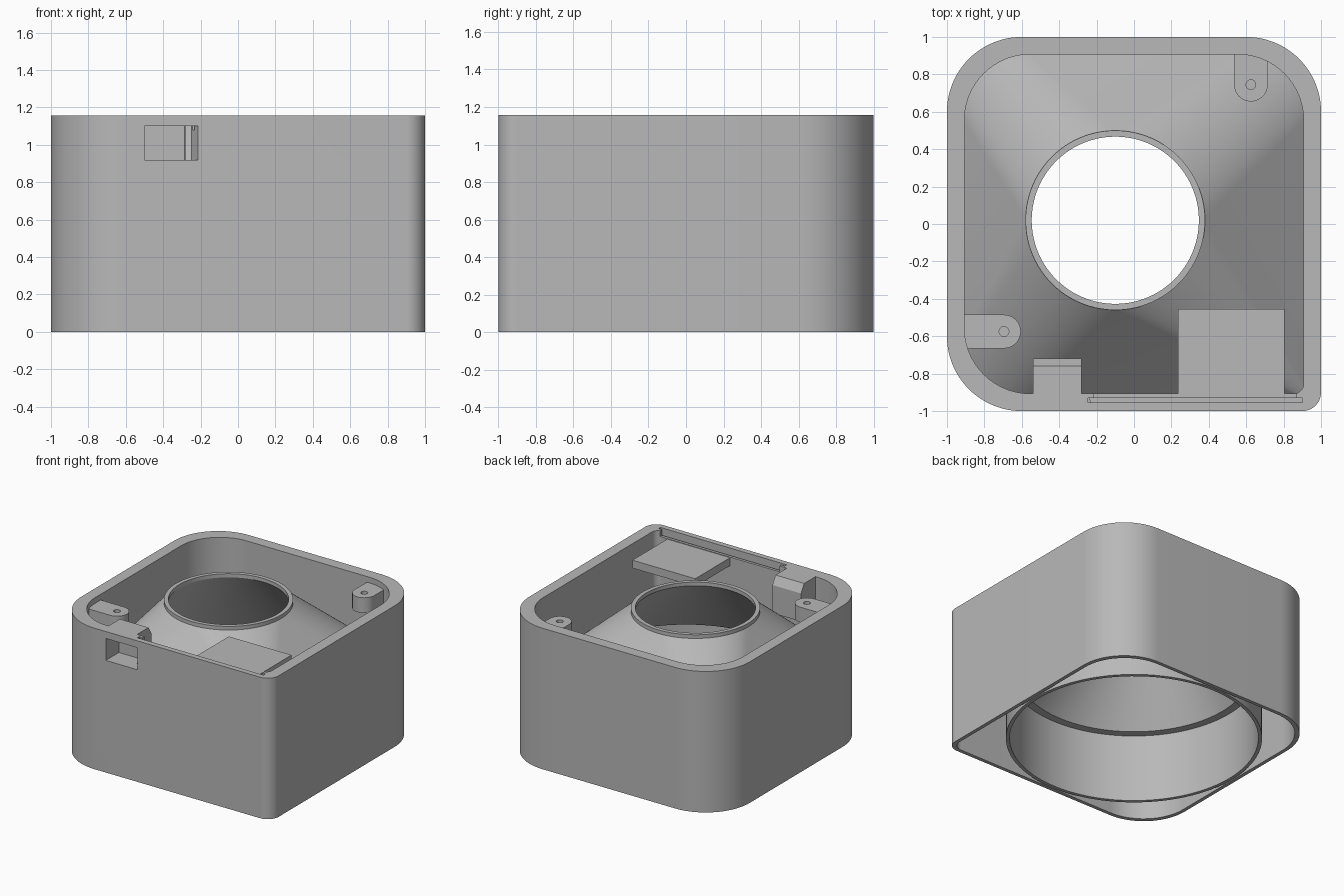
import bpy, bmesh, math
from mathutils import Vector

cube = bpy.data.objects.get("Cube")
if cube:
    bpy.data.objects.remove(cube, do_unlink=True)

grey = bpy.data.materials.new("matte grey")
grey.use_nodes = True
COLOR = (0.48, 0.48, 0.48, 1)
grey.diffuse_color = COLOR
grey.node_tree.nodes["Principled BSDF"].inputs["Base Color"].default_value = COLOR

TOP = 1.157      # rim height
STEPS = 25       # points per quarter turn


def finish(name, bm):
    bmesh.ops.recalc_face_normals(bm, faces=bm.faces)
    mesh = bpy.data.meshes.new(name)
    bm.to_mesh(mesh)
    bm.free()
    mesh.materials.append(grey)
    obj = bpy.data.objects.new(name, mesh)
    bpy.context.scene.collection.objects.link(obj)
    return obj


def rounded_square(inset, z):
    """Three broad corners and one tight corner at the front left."""
    loop = []
    for q, (sx, sy) in enumerate([(1, 1), (-1, 1), (-1, -1), (1, -1)]):
        r = max((0.1 if q == 3 else 0.4) - inset * 0.5, 0.05)
        c = 1 - inset - r
        for i in range(STEPS):
            a = math.radians(90) * (q + i / (STEPS - 1))
            loop.append(Vector((sx * c + r * math.cos(a), sy * c + r * math.sin(a), z)))
    return loop


def circle(r, z, x=0.0, y=0.0):
    n = 4 * STEPS
    angles = [math.tau * (i + 0.5) / n for i in range(n)]
    return [Vector((x + r * math.cos(a), y + r * math.sin(a), z)) for a in angles]


def prism(name, points, lo, hi, axis="z"):
    """Extrude a profile in xy along z, or a profile in yz along x."""
    bm = bmesh.new()
    place = (lambda p, h: (p[0], p[1], h)) if axis == "z" else (lambda p, h: (h, p[0], p[1]))
    low = [bm.verts.new(place(p, lo)) for p in points]
    high = [bm.verts.new(place(p, hi)) for p in points]
    bm.faces.new(low)
    bm.faces.new(high)
    for i in range(len(points)):
        j = (i + 1) % len(points)
        bm.faces.new((low[i], low[j], high[j], high[i]))
    return finish(name, bm)


def box(name, x0, x1, y0, y1, z0, z1):
    return prism(name, [(x0, y0), (x1, y0), (x1, y1), (x0, y1)], z0, z1)


def cut(obj, cutter):
    mod = obj.modifiers.new("cut", "BOOLEAN")
    mod.operation, mod.solver, mod.object = "DIFFERENCE", "EXACT", cutter
    bpy.context.view_layer.objects.active = obj
    bpy.ops.object.modifier_apply(modifier=mod.name)


def smooth(obj):
    bpy.ops.object.select_all(action="DESELECT")
    obj.select_set(True)
    bpy.context.view_layer.objects.active = obj
    bpy.ops.object.shade_smooth_by_angle(angle=math.radians(30))


# Housing: outer wall, sloped funnel, collar, inner drum and corner pockets in one skin
HX, HY = -0.1, 0.02
LEDGE, NECK, COLLAR = 0.56, 1.11, 1.14
rings = [
    rounded_square(0, 0), rounded_square(0, TOP),
    rounded_square(0.093, TOP), rounded_square(0.093, 0.64),
    circle(0.48, NECK, HX, HY), circle(0.48, COLLAR, HX, HY),
    circle(0.447, COLLAR, HX, HY), circle(0.447, NECK, HX, HY),
    circle(0.87, LEDGE), circle(0.935, LEDGE),
    circle(0.935, 0), circle(0.963, 0), circle(0.963, LEDGE),
    rounded_square(0.03, LEDGE), rounded_square(0.03, 0),
]
bm = bmesh.new()
loops = [[bm.verts.new(p) for p in ring] for ring in rings]
for k, a in enumerate(loops):
    b = loops[(k + 1) % len(loops)]
    for i in range(len(a)):
        j = (i + 1) % len(a)
        bm.faces.new((a[i], a[j], b[j], b[i]))
housing = finish("housing", bm)

# Port block behind the front wall, with a chamfered top edge
WALL = -0.907
port_block = prism("port_block", [(WALL, 0.86), (WALL, TOP), (-0.76, TOP), (-0.72, 1.09), (-0.72, 0.86)],
                   -0.54, -0.28, "x")

# Cutters: port opening with one slanted side, panel groove and its inner opening
port = prism("port_cutter", [(-0.5, -1.1), (-0.17, -1.1), (-0.285, -0.83), (-0.5, -0.83)], 0.92, 1.1)
groove = box("groove_cutter", -0.245, 0.9, -0.955, -0.93, 1.08, 1.3)
opening = box("opening_cutter", -0.215, 0.87, -0.94, -0.89, 1.11, 1.3)
for cutter in (port, groove, opening):
    cut(housing, cutter)
cut(port_block, port)

# Shelf on the front wall
shelf = box("shelf", 0.235, 0.805, -0.92, -0.455, 1.04, 1.105)


# Screw lugs reaching out of the walls, each with a blind hole
def lug(name, x, y, heading):
    r, reach = 0.09, 0.23
    out = Vector((math.cos(heading), math.sin(heading)))
    side = Vector((-out.y, out.x))
    centre = Vector((x, y))
    pts = [centre - out * reach + side * r, centre - out * reach - side * r]
    for i in range(17):
        a = -math.pi / 2 + math.pi * i / 16
        pts.append(centre + out * r * math.cos(a) + side * r * math.sin(a))
    obj = prism(name, pts, 0.985, 1.11)
    hole = prism(name + "_cutter", [(p.x, p.y) for p in circle(0.026, 0, x, y)[::4]], 1.02, 1.3)
    cut(obj, hole)
    return obj, hole


back_lug, back_hole = lug("back_lug", 0.625, 0.745, -math.pi / 2)
front_lug, front_hole = lug("front_lug", -0.695, -0.575, 0)

for obj in (housing, port_block, shelf, back_lug, front_lug):
    smooth(obj)
for cutter in (port, groove, opening, back_hole, front_hole):
    bpy.data.objects.remove(cutter, do_unlink=True)
